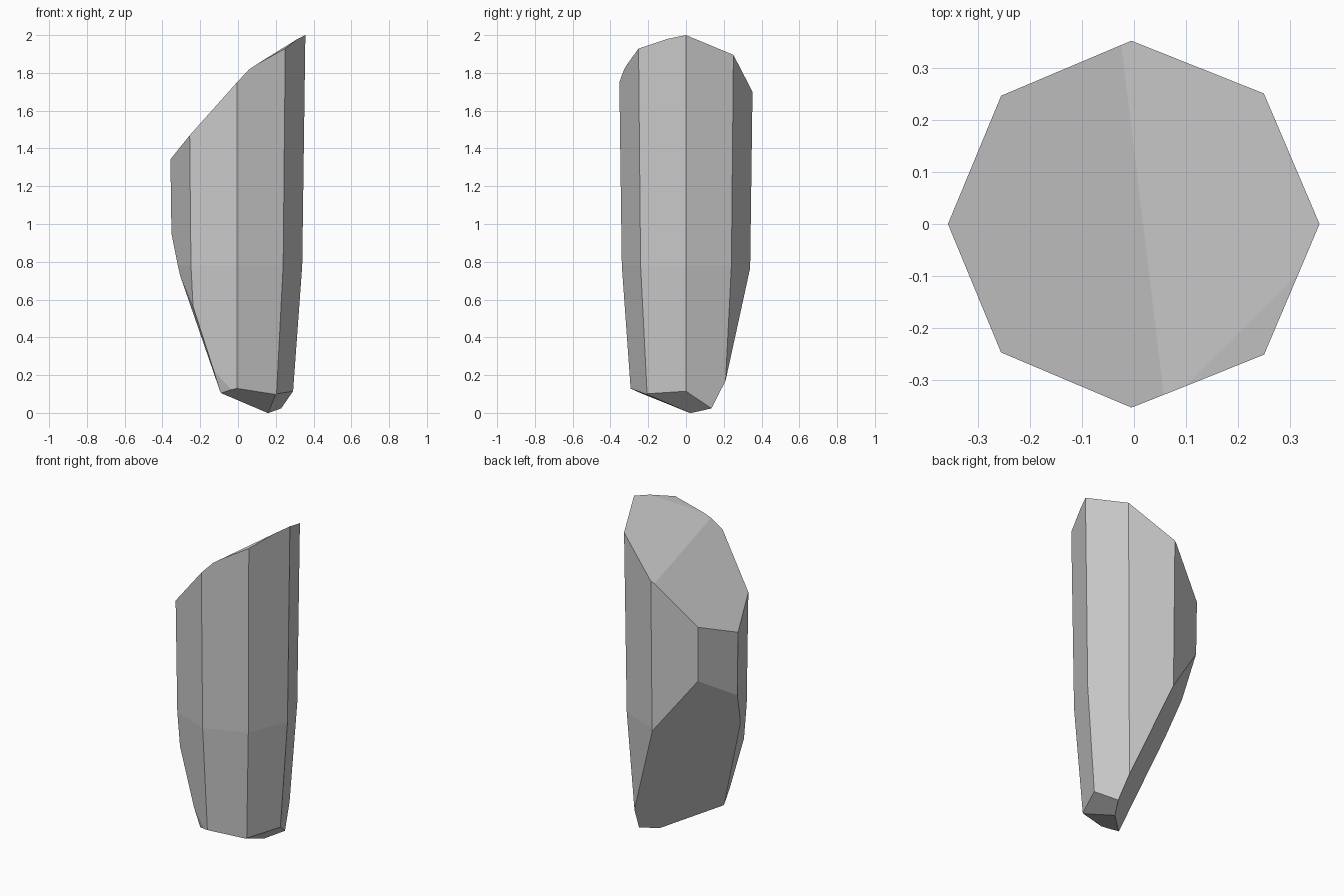
import bpy, bmesh, math
from mathutils import Vector

if "Cube" in bpy.data.objects:
    bpy.data.objects.remove(bpy.data.objects["Cube"])

SIDES = 8
CENTRE_X = -0.005
# profile of the uncut shaft: (height, radius)
PROFILE = [(-0.1, 0.281), (0.78, 0.345), (2.1, 0.363)]

# each facet is the plane through three points
FACETS = [
    # sloping tip: steep left, shallower right, small corner chip
    [(-0.36, 0, 1.34), (-0.005, -0.348, 1.75), (-0.025, 0.345, 1.686)],
    [(0.357, 0, 2.0), (0.243, 0.258, 1.89), (-0.005, 0.352, 1.70)],
    [(0.29, -0.14, 1.962), (0.165, -0.285, 1.882), (0.243, -0.256, 1.925)],
    # large undercut on the back left, then the sliver beside it
    [(-0.352, 0, 0.95), (-0.005, 0.335, 0.757), (0.16, 0.025, 0.0)],
    [(-0.29, -0.108, 0.68), (-0.233, -0.236, 0.55), (-0.093, -0.245, 0.11)],
    # small base facets
    [(-0.005, -0.295, 0.13), (0.20, -0.213, 0.10), (0.16, 0.02, 0.0)],
    [(0.20, -0.213, 0.10), (0.292, 0, 0.115), (0.16, 0.02, 0.0)],
    [(-0.10, -0.25, 0.16), (-0.03, -0.285, 0.128), (-0.085, -0.245, 0.108)],
]


def cut(bm, points):
    """Slice off everything outside the plane and cap the opening."""
    a, b, c = map(Vector, points)
    normal = (b - a).cross(c - a).normalized()
    if normal.dot(Vector((0, 0, 1)) - a) > 0:
        normal.negate()
    bmesh.ops.bisect_plane(bm, geom=bm.verts[:] + bm.edges[:] + bm.faces[:],
                           dist=1e-5, plane_co=a, plane_no=normal,
                           clear_outer=True)
    rim = [e for e in bm.edges if e.is_boundary]
    if rim:
        bmesh.ops.holes_fill(bm, edges=rim, sides=0)


# octagonal tapered shaft
bm = bmesh.new()
rings = []
for z, r in PROFILE:
    rings.append([bm.verts.new((CENTRE_X + r * math.cos(math.tau * i / SIDES),
                                0.985 * r * math.sin(math.tau * i / SIDES), z))
                  for i in range(SIDES)])
for low, high in zip(rings, rings[1:]):
    for i in range(SIDES):
        j = (i + 1) % SIDES
        bm.faces.new((low[i], low[j], high[j], high[i]))
bm.faces.new(rings[0][::-1])
bm.faces.new(rings[-1])

# crystal facets
for points in FACETS:
    cut(bm, points)
bmesh.ops.recalc_face_normals(bm, faces=bm.faces[:])

mesh = bpy.data.meshes.new("crystal_shard")
bm.to_mesh(mesh)
bm.free()
shard = bpy.data.objects.new("crystal_shard", mesh)
bpy.context.collection.objects.link(shard)
